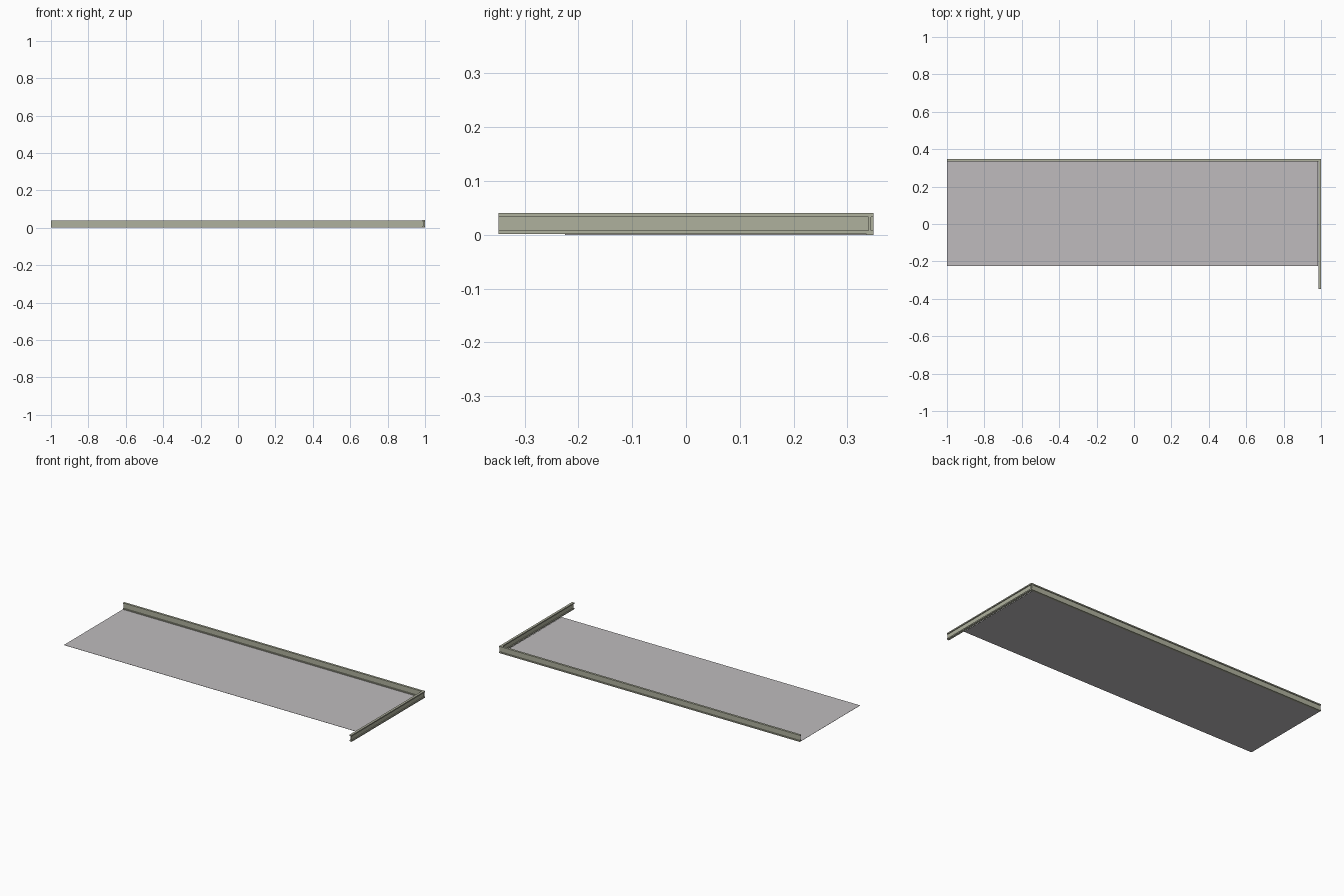
import bpy, bmesh
from mathutils import Matrix

if "Cube" in bpy.data.objects:
    bpy.data.objects.remove(bpy.data.objects["Cube"])


def material(name, rgb):
    m = bpy.data.materials.new(name)
    m.diffuse_color = (*rgb, 1)
    m.use_nodes = True
    m.node_tree.nodes["Principled BSDF"].inputs["Base Color"].default_value = m.diffuse_color
    return m


olive = material("olive grey metal", (0.43, 0.44, 0.34))
grey = material("pale grey panel", (0.52, 0.50, 0.51))


def finish(name, bm, mat):
    mesh = bpy.data.meshes.new(name)
    bmesh.ops.recalc_face_normals(bm, faces=bm.faces)
    bm.to_mesh(mesh)
    bm.free()
    mesh.materials.append(mat)
    ob = bpy.data.objects.new(name, mesh)
    bpy.context.collection.objects.link(ob)
    return ob


def i_beam(name, length, width, z0, z1, flange, web, centre, turn=0):
    """I profile (across, up) extruded along x, then turned about z."""
    w, t = width / 2, web / 2
    a, b = z0 + flange, z1 - flange
    right = [(w, z0), (w, a), (t, a), (t, b), (w, b), (w, z1)]
    profile = right + [(-y, z) for y, z in reversed(right)]
    bm = bmesh.new()
    face = bm.faces.new([bm.verts.new((-length / 2, y, z)) for y, z in profile])
    ext = bmesh.ops.extrude_face_region(bm, geom=[face])
    moved = [v for v in ext["geom"] if isinstance(v, bmesh.types.BMVert)]
    bmesh.ops.translate(bm, verts=moved, vec=(length, 0, 0))
    place = Matrix.Translation((*centre, 0)) @ Matrix.Rotation(turn, 4, "Z")
    bmesh.ops.transform(bm, matrix=place, verts=bm.verts)
    return finish(name, bm, mat=olive)


# Edge beams: long one along the back, short one along the right
i_beam("back_beam", 2.0, 0.013, 0.0, 0.04, 0.007, 0.004, (0, 0.3415))
i_beam("right_beam", 0.696, 0.014, 0.001, 0.0405, 0.007, 0.004,
       (0.993, 0), 1.5707963)

# Thin floor panel
bm = bmesh.new()
bmesh.ops.create_cube(bm, size=1)
bmesh.ops.scale(bm, vec=(1.985, 0.56, 0.001), verts=bm.verts)
bmesh.ops.translate(bm, vec=(-0.0075, 0.055, 0.0005), verts=bm.verts)
finish("floor_panel", bm, grey)
